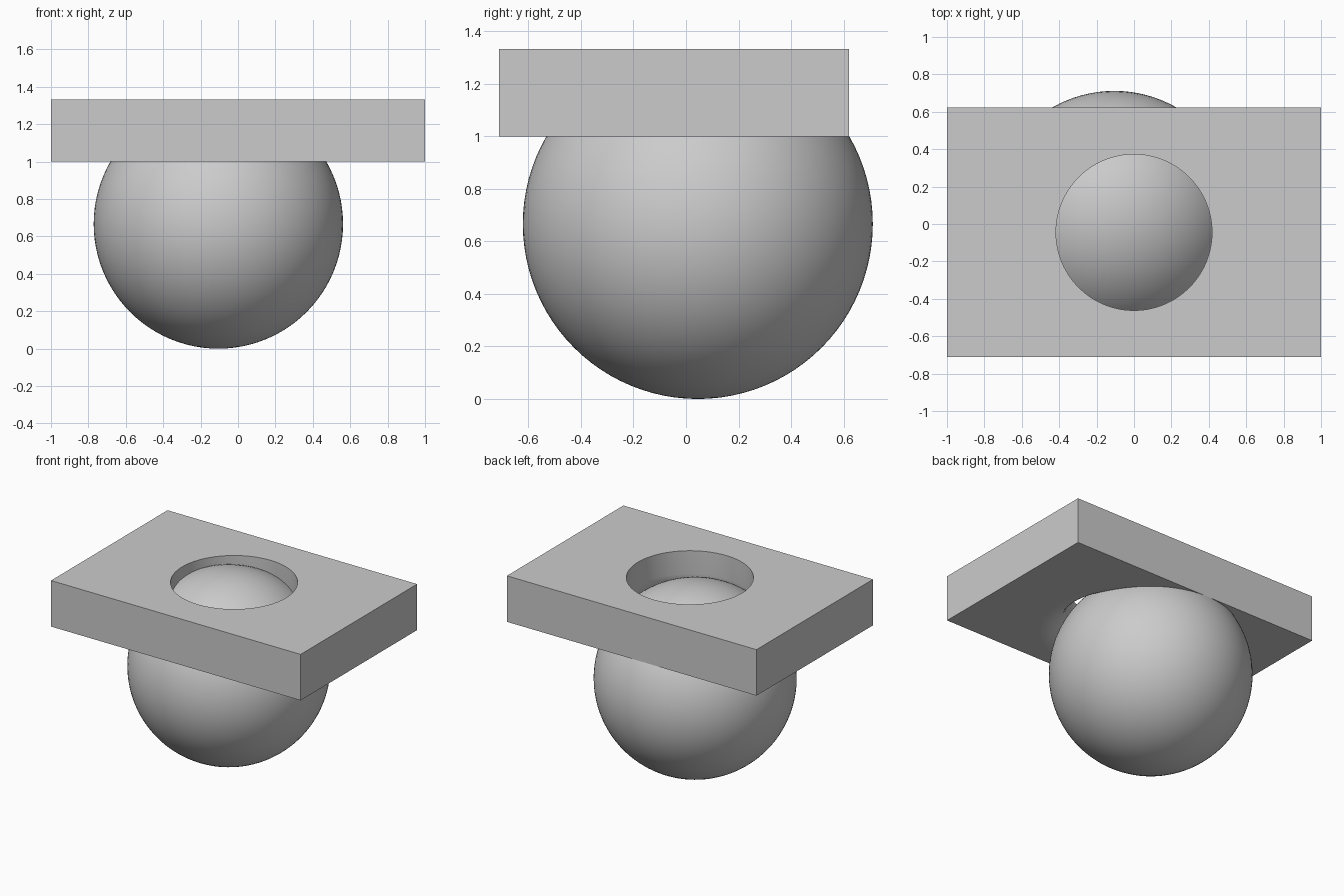
import bpy, bmesh, math

cube = bpy.data.objects.get("Cube")
if cube:
    bpy.data.objects.remove(cube, do_unlink=True)

# Material
grey = bpy.data.materials.new("light_grey")
grey.use_nodes = True
colour = (0.6, 0.6, 0.6, 1)
grey.diffuse_color = colour
grey.node_tree.nodes["Principled BSDF"].inputs["Base Color"].default_value = colour

# Ball
R = 2 / 3
bpy.ops.mesh.primitive_uv_sphere_add(segments=96, ring_count=48, radius=R,
                                     location=(-0.105, 0.045, R))
ball = bpy.context.object
ball.name = "ball"
bpy.ops.object.shade_smooth()
ball.data.materials.append(grey)

# Plate with a round hole whose lower rim is rounded
HALF_X, HALF_Y = 1.0, R
BOTTOM, TOP = 1.0, 4 / 3
HOLE, FILLET, STEPS = 0.417, 0.167, 12

corner = math.atan2(HALF_Y, HALF_X)
angles = [math.tau * i / 128 for i in range(128)]
angles += [corner, math.pi - corner, math.pi + corner, math.tau - corner]
angles.sort()


def circle(radius, z):
    return [(radius * math.cos(a), radius * math.sin(a), z) for a in angles]


def rectangle(z):
    points = []
    for a in angles:
        c, s = math.cos(a), math.sin(a)
        reach = 1 / max(abs(c) / HALF_X, abs(s) / HALF_Y)
        points.append((reach * c, reach * s, z))
    return points


rings = [rectangle(BOTTOM), rectangle(TOP), circle(HOLE, TOP)]
for i in range(STEPS + 1):
    t = math.pi / 2 * i / STEPS
    rings.append(circle(HOLE + FILLET * (1 - math.cos(t)),
                        BOTTOM + FILLET * (1 - math.sin(t))))

bm = bmesh.new()
loops = [[bm.verts.new(p) for p in ring] for ring in rings]
count = len(angles)
for k, loop in enumerate(loops):
    following = loops[(k + 1) % len(loops)]
    for i in range(count):
        j = (i + 1) % count
        face = bm.faces.new((loop[i], loop[j], following[j], following[i]))
        face.smooth = 2 <= k < len(loops) - 1  # hole wall only
bmesh.ops.recalc_face_normals(bm, faces=bm.faces)
mesh = bpy.data.meshes.new("plate")
bm.to_mesh(mesh)
bm.free()
mesh.materials.append(grey)
plate = bpy.data.objects.new("plate", mesh)
plate.location.y = -0.045
bpy.context.collection.objects.link(plate)
